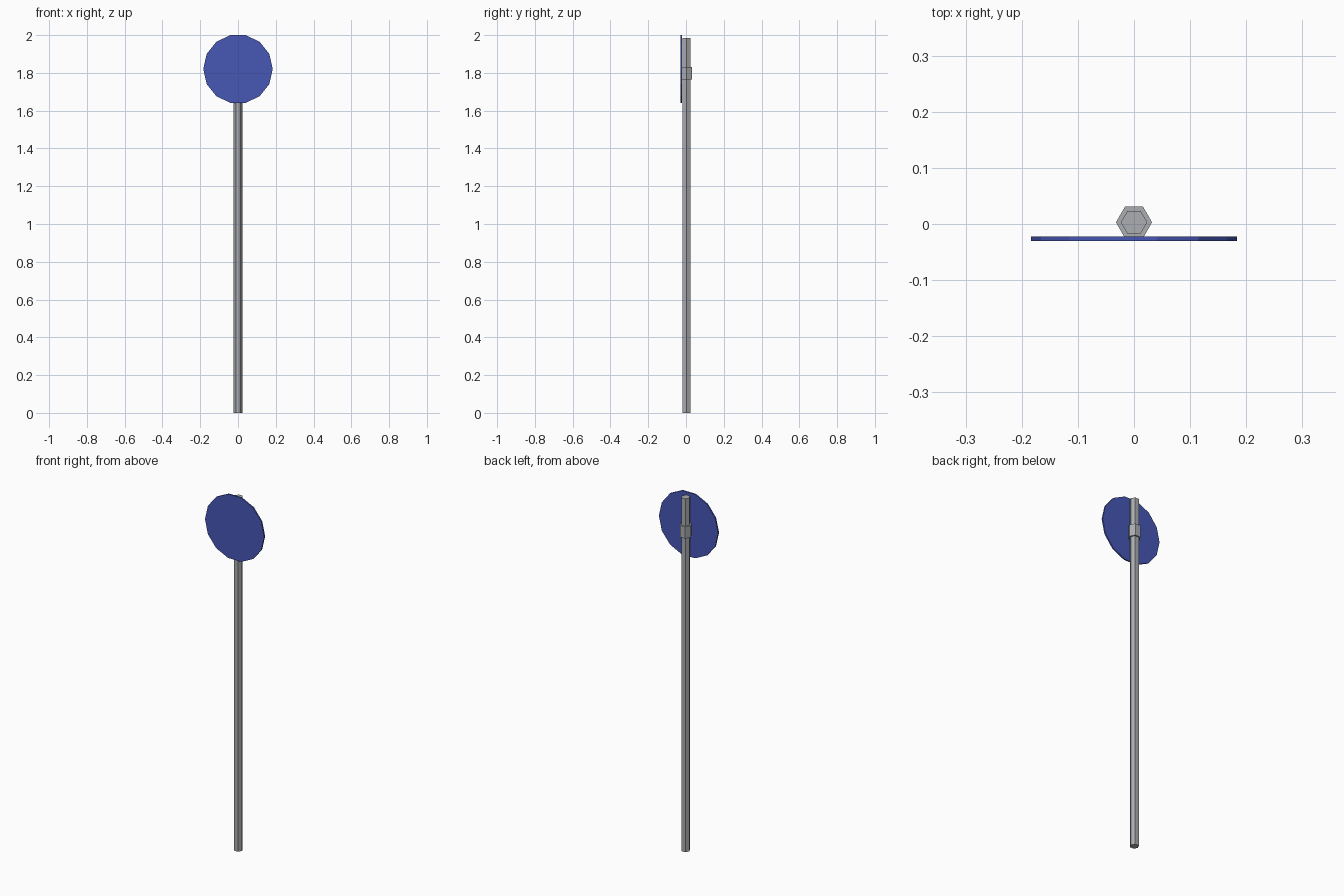
import bpy
import math

if "Cube" in bpy.data.objects:
    bpy.data.objects.remove(bpy.data.objects["Cube"])


def material(name, rgb):
    m = bpy.data.materials.new(name)
    m.diffuse_color = (*rgb, 1.0)
    m.use_nodes = True
    m.node_tree.nodes["Principled BSDF"].inputs["Base Color"].default_value = m.diffuse_color
    return m


grey = material("galvanised grey", (0.41, 0.42, 0.44))
blue = material("sign blue", (0.063, 0.095, 0.46))


def prism(name, sides, radius, depth, location, rotation, mat):
    """Flat-shaded prism with one corner pointing along +x."""
    bpy.ops.mesh.primitive_cylinder_add(
        vertices=sides, radius=radius, depth=depth)
    ob = bpy.context.object
    ob.name = name
    # primitive starts with a corner on +y: turn it onto +x first
    ob.rotation_euler = (0, 0, -math.pi / 2)
    bpy.ops.object.transform_apply(rotation=True)
    ob.rotation_euler = rotation
    ob.location = location
    ob.data.materials.append(mat)
    return ob


AXIS_Y = 0.003          # pole sits slightly behind the centre
POLE_TOP = 1.985

# hexagonal post
prism("pole", 6, 0.0235, POLE_TOP, (0, AXIS_Y, POLE_TOP / 2), (0, 0, 0), grey)

# clamp sleeve holding the sign
prism("clamp", 6, 0.0322, 0.066, (0, AXIS_Y, 1.798), (0, 0, 0), grey)

# round sign plate, facing the front
prism("sign_plate", 14, 0.184, 0.008, (0, -0.0262, 1.8206),
      (math.pi / 2, 0, 0), blue)
